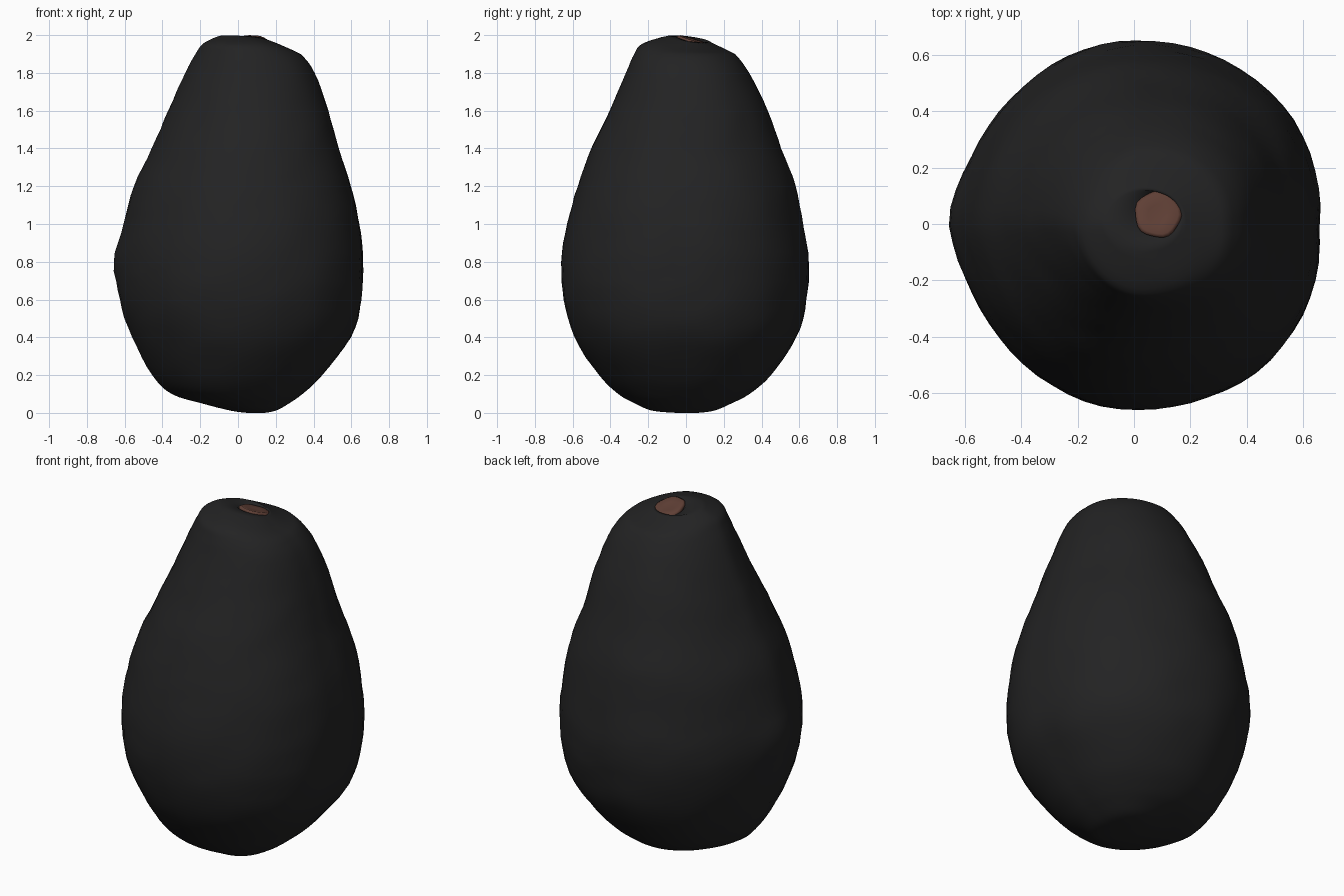
import bpy, bmesh, math
from mathutils import Vector, noise, Matrix

if "Cube" in bpy.data.objects:
    bpy.data.objects.remove(bpy.data.objects["Cube"])

SEG = 64
SUB = 4
# Outline read from front and side: z, left x, right x, front y, back y
PROFILE = [
    (0.000, 0.05, 0.14, -0.05, 0.06),
    (0.012, -0.04, 0.20, -0.18, 0.15),
    (0.050, -0.19, 0.27, -0.27, 0.24),
    (0.100, -0.35, 0.34, -0.36, 0.335),
    (0.200, -0.455, 0.445, -0.46, 0.45),
    (0.400, -0.56, 0.595, -0.59, 0.585),
    (0.600, -0.625, 0.65, -0.65, 0.64),
    (0.800, -0.64, 0.66, -0.66, 0.65),
    (1.000, -0.605, 0.64, -0.63, 0.62),
    (1.200, -0.55, 0.595, -0.575, 0.58),
    (1.400, -0.455, 0.53, -0.50, 0.505),
    (1.600, -0.37, 0.475, -0.405, 0.435),
    (1.800, -0.28, 0.405, -0.32, 0.335),
    (1.900, -0.225, 0.33, -0.275, 0.26),
    (1.955, -0.185, 0.25, -0.23, 0.19),
    (1.998, -0.10, 0.17, -0.10, 0.12),
]


def material(name, color):
    m = bpy.data.materials.new(name)
    m.diffuse_color = (*color, 1)
    m.use_nodes = True
    m.node_tree.nodes["Principled BSDF"].inputs["Base Color"].default_value = m.diffuse_color
    return m


def finish(bm, name, mat):
    bmesh.ops.recalc_face_normals(bm, faces=bm.faces)
    me = bpy.data.meshes.new(name)
    bm.to_mesh(me)
    bm.free()
    me.materials.append(mat)
    for p in me.polygons:
        p.use_smooth = True
    ob = bpy.data.objects.new(name, me)
    bpy.context.collection.objects.link(ob)
    return ob


def spline(a, b, c, d, t):
    return 0.5 * (2 * b + (c - a) * t + (2 * a - 5 * b + 4 * c - d) * t * t
                  + (3 * b - a - 3 * c + d) * t ** 3)


def stem_height(x, y):
    return 1.968 - 0.30 * (y - 0.03) - 0.08 * (x - 0.08)


def skin_point(row, a):
    z, x0, x1, y0, y1 = row
    k = 1 + 0.04 * abs(math.sin(2 * a)) * math.cos(a)
    x = (x0 + x1) / 2 + (x1 - x0) / 2 * math.cos(a) * k
    y = (y0 + y1) / 2 + (y1 - y0) / 2 * math.sin(a) * k
    # shoulder leans down toward the stem side
    lean = max(0, (z - 1.9) / 0.1)
    z -= lean * max(0, 0.10 * (x + 0.08) + 0.12 * (y + 0.04))
    # bulge on the left side
    x -= 0.024 * math.exp(-((y - 0.05) / 0.13) ** 2 - ((z - 0.8) / 0.12) ** 2) * (x < 0)
    # leathery unevenness, faded out at both ends
    p = Vector((x, y, z))
    fade = min(1, z / 0.3, max(0, (2 - z) / 0.3))
    out = Vector((x, y, 0)).normalized() if fade else Vector()
    n = 0.005 * noise.noise(p * 5) + 0.004 * noise.noise(Vector((x * 9, y * 9, z * 22)))
    return p + out * n * fade


# Fruit skin: lofted rings
rows = []
last = len(PROFILE) - 1
for i in range(last):
    quad = [PROFILE[min(max(j, 0), last)] for j in (i - 1, i, i + 1, i + 2)]
    for s in range(SUB):
        rows.append([spline(*v, s / SUB) for v in zip(*quad)])
rows.append(PROFILE[last])
for r in rows:
    r_z = max(0.0, r[0])
    if r_z != r[0]:
        r[0] = r_z

angles = [2 * math.pi * i / SEG for i in range(SEG)]
bm = bmesh.new()
rings = [[bm.verts.new(skin_point(r, a)) for a in angles] for r in rows]
# stem socket closes the top
for rad, sink in ((0.085, 0.0), (0.07, -0.015)):
    ring = []
    for a in angles:
        x, y = 0.08 + rad * math.cos(a), 0.03 + rad * math.sin(a)
        ring.append(bm.verts.new((x, y, stem_height(x, y) + sink)))
    rings.append(ring)
for lo, hi in zip(rings, rings[1:]):
    for i in range(SEG):
        j = (i + 1) % SEG
        bm.faces.new((lo[i], lo[j], hi[j], hi[i]))
bm.faces.new(rings[0][::-1])
bm.faces.new(rings[-1])
finish(bm, "fruit_skin", material("dark skin", (0.0165, 0.0165, 0.017)))

# Stem scar: small uneven knob seated in the socket
bm = bmesh.new()
N = 24
scar = []
for rad, h in ((0.082, -0.015), (0.083, 0.004), (0.07, 0.012), (0.035, 0.006)):
    ring = []
    for i in range(N):
        a = 2 * math.pi * i / N
        r = rad * (1 + 0.07 * math.sin(3 * a + 1) * math.cos(2 * a))
        x, y = 0.083 + r * math.cos(a), 0.033 + r * math.sin(a)
        ring.append(bm.verts.new((x, y, stem_height(x, y) + h)))
    scar.append(ring)
for lo, hi in zip(scar, scar[1:]):
    for i in range(N):
        j = (i + 1) % N
        bm.faces.new((lo[i], lo[j], hi[j], hi[i]))
bm.faces.new(scar[0][::-1])
bm.faces.new(scar[-1])
finish(bm, "stem_scar", material("brown stem", (0.115, 0.05, 0.036)))
